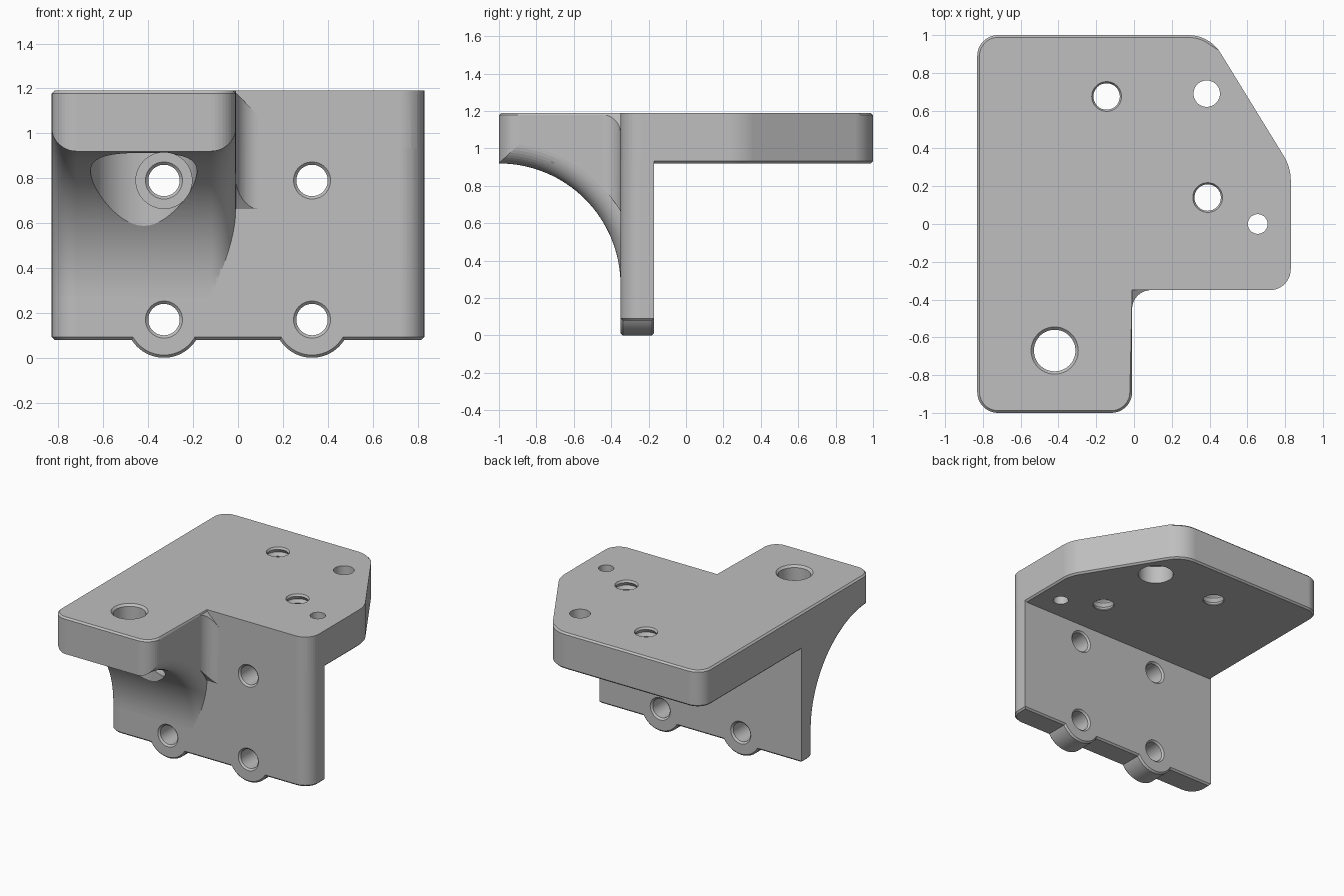
import bpy, bmesh, math
from mathutils import Vector

if "Cube" in bpy.data.objects:
    bpy.data.objects.remove(bpy.data.objects["Cube"])

TOP, PLATE_Z, WALL_Z = 1.19, 0.92, 0.08
FRONT, WALL_Y, WALL_BACK = -1.0, -0.35, -0.17
SIDE, ARM_X = 0.83, -0.01
ROUND, CHAMFER = 0.11, 0.012
ARC_Z, ARC_R = 0.27, 0.65

grey = bpy.data.materials.new("machined grey")
grey.use_nodes = True
grey.diffuse_color = (0.52, 0.52, 0.52, 1)
grey.node_tree.nodes["Principled BSDF"].inputs["Base Color"].default_value = grey.diffuse_color


def finish(name, bm):
    bmesh.ops.recalc_face_normals(bm, faces=bm.faces)
    mesh = bpy.data.meshes.new(name)
    bm.to_mesh(mesh)
    bm.free()
    mesh.materials.append(grey)
    ob = bpy.data.objects.new(name, mesh)
    bpy.context.collection.objects.link(ob)
    return ob


def rounded(corners, steps=10):
    """Outline from (x, y, corner radius) entries."""
    out = []
    for i, (x, y, r) in enumerate(corners):
        p = Vector((x, y))
        if r == 0:
            out.append(p)
            continue
        a = (Vector(corners[i - 1][:2]) - p).normalized()
        b = (Vector(corners[(i + 1) % len(corners)][:2]) - p).normalized()
        half = a.angle(b) / 2
        centre = p + (a + b).normalized() * (r / math.sin(half))
        start = p + a * (r / math.tan(half)) - centre
        end = p + b * (r / math.tan(half)) - centre
        turn = start.angle(end)
        for k in range(steps + 1):
            t = k / steps
            out.append(centre + (start * math.sin((1 - t) * turn)
                                 + end * math.sin(t * turn)) / math.sin(turn))
    return out


def prism(name, outline, z0, z1, chamfer_rule=None):
    """Upright prism; edges whose midpoint meets the rule are chamfered."""
    bm = bmesh.new()
    low = [bm.verts.new((p[0], p[1], z0)) for p in outline]
    high = [bm.verts.new((p[0], p[1], z1)) for p in outline]
    bm.faces.new(low)
    bm.faces.new(high)
    for i in range(len(low)):
        bm.faces.new((low[i - 1], low[i], high[i], high[i - 1]))
    bmesh.ops.recalc_face_normals(bm, faces=bm.faces)
    if chamfer_rule:
        picked = []
        for e in bm.edges:
            a, b = e.verts
            if abs(a.co.z - b.co.z) < 1e-5 and chamfer_rule((a.co + b.co) / 2):
                picked.append(e)
        bmesh.ops.bevel(bm, geom=picked, offset=CHAMFER, offset_type='OFFSET',
                        segments=1, profile=0.5, affect='EDGES')
    return finish(name, bm)


def lathe(name, axis, centre, profile, segments=48):
    """Solid of revolution; profile holds (distance along axis, radius)."""
    bm = bmesh.new()
    rings = []
    for t, r in profile:
        ring = []
        for k in range(segments):
            a = 2 * math.pi * k / segments
            u, v = r * math.cos(a), r * math.sin(a)
            co = {'x': (t, u, v), 'y': (v, t, u), 'z': (u, v, t)}[axis]
            ring.append(bm.verts.new(Vector(co) + Vector(centre)))
        rings.append(ring)
    for a, b in zip(rings, rings[1:]):
        for k in range(segments):
            bm.faces.new((a[k - 1], a[k], b[k], b[k - 1]))
    bm.faces.new(rings[0])
    bm.faces.new(rings[-1])
    return finish(name, bm)


def combine(target, tool, operation, keep=False):
    mod = target.modifiers.new("combine", 'BOOLEAN')
    mod.operation, mod.solver, mod.object = operation, 'EXACT', tool
    bpy.context.view_layer.objects.active = target
    bpy.ops.object.modifier_apply(modifier=mod.name)
    if not keep:
        bpy.data.objects.remove(tool)


# Top plate, with the arm reaching forward on one side
plate = prism("mounting_bracket", rounded([
    (-SIDE, FRONT, ROUND), (ARM_X, FRONT, ROUND), (ARM_X, WALL_Y, 0),
    (SIDE, WALL_Y, ROUND), (SIDE, 0.3, 0.25), (0.4, 1, 0.2), (-SIDE, 1, ROUND)]),
    PLATE_Z, TOP,
    lambda m: m.z < 1 or m.x < -0.7 or m.y > 0.94 or (m.y < -0.36 and m.x < 0.01))

# Buttress under the arm, blended into the wall
buttress = prism("buttress", rounded([
    (-SIDE, FRONT, ROUND), (ARM_X, FRONT, ROUND), (ARM_X, WALL_Y, 0.1),
    (0.12, WALL_Y, 0), (0.12, -0.23, 0), (-SIDE, -0.23, 0)]),
    ARC_Z, TOP - CHAMFER)

# Sloping end of the blend
slope_bm = bmesh.new()
ends = [[slope_bm.verts.new((x, y, z)) for x, z in
         ((ARM_X + 0.001, 1.18), (0.3, 1.18), (0.3, 1.3 - 0.43))] for y in (-0.6, -0.1)]
ends_top = [slope_bm.verts.new((0.3, y, 1.3)) for y in (-0.6, -0.1)]
ends_left = [slope_bm.verts.new((ARM_X + 0.001, y, 1.3)) for y in (-0.6, -0.1)]
loops = [[e[0], e[2], t, l] for e, t, l in zip(ends, ends_top, ends_left)]
for e in ends:
    slope_bm.verts.remove(e[1])
for loop in loops:
    slope_bm.faces.new(loop)
for i in range(4):
    slope_bm.faces.new((loops[0][i - 1], loops[0][i], loops[1][i], loops[1][i - 1]))
combine(buttress, finish("slope_cutter", slope_bm), 'DIFFERENCE')

# Concave sweep below the arm, flared to round both side edges
flare = [(ROUND * math.sin(a), ARC_R + ROUND * (1 - math.cos(a)))
         for a in [math.pi / 2 * k / 10 for k in range(11)]]
sweep = ([(-1, ARC_R + ROUND)] + [(-SIDE + ROUND - d, r) for d, r in reversed(flare)]
         + [(ARM_X - ROUND + d, r) for d, r in flare] + [(0.3, ARC_R + ROUND)])
sweep_cutter = lathe("sweep_cutter", 'x', (0, FRONT, ARC_Z), sweep, 128)
combine(buttress, sweep_cutter, 'DIFFERENCE', keep=True)
combine(plate, sweep_cutter, 'DIFFERENCE')

# Upright wall with two round lugs on its lower edge
wall = prism("wall", rounded([
    (-SIDE, WALL_Y, ROUND), (SIDE, WALL_Y, ROUND),
    (SIDE, WALL_BACK, 0), (-SIDE, WALL_BACK, 0)]),
    WALL_Z, TOP - CHAMFER, lambda m: m.z < 0.5)
for x in (-0.33, 0.33):
    lug = lathe("lug", 'y', (x, 0, 0.17), [
        (WALL_Y, 0.17 - CHAMFER), (WALL_Y + CHAMFER, 0.17),
        (WALL_BACK - CHAMFER, 0.17), (WALL_BACK, 0.17 - CHAMFER)], 64)
    combine(wall, lug, 'UNION')
combine(plate, wall, 'UNION')
combine(plate, buttress, 'UNION')

# Chamfered bolt holes through the wall
for x in (-0.33, 0.33):
    for z in (0.17, 0.79):
        hole = lathe("bolt_hole", 'y', (x, 0, z), [
            (WALL_Y - 0.01, 0.093), (WALL_Y + CHAMFER, 0.07),
            (WALL_BACK - CHAMFER, 0.07), (WALL_BACK + 0.01, 0.093)])
        combine(plate, hole, 'DIFFERENCE')

# Bolt head clearance, arm hole and its recess from below
clearance = lathe("clearance", 'y', (-0.33, 0, 0.79), [(-1.1, 0.125), (WALL_Y, 0.125)])
recess = lathe("recess", 'z', (-0.42, -0.67, 0), [(0.3, 0.237), (PLATE_Z, 0.237)], 64)
arm_hole = lathe("arm_hole", 'z', (-0.42, -0.67, 0), [
    (0.8, 0.11), (TOP - 0.015, 0.11), (TOP + 0.01, 0.135)])
for cutter in (clearance, recess, arm_hole):
    combine(plate, cutter, 'DIFFERENCE')

# Plain plate holes, one counterbored from below
for x, y, profile in (
        (0.385, 0.69, [(0.85, 0.12), (1.05, 0.12), (1.05, 0.07), (1.3, 0.07)]),
        (0.655, 0, [(0.85, 0.052), (1.3, 0.052)])):
    combine(plate, lathe("plate_hole", 'z', (x, y, 0), profile), 'DIFFERENCE')

# Threaded plate holes
thread = [(0.9 + 0.025 * k, 0.07 if k % 2 else 0.085) for k in range(14)]
for x, y in ((-0.145, 0.675), (0.39, 0.14)):
    combine(plate, lathe("thread", 'z', (x, y, 0), thread, 32), 'DIFFERENCE')

# Smooth rounded faces, keep flat faces flat
bpy.ops.object.select_all(action='DESELECT')
plate.select_set(True)
bpy.context.view_layer.objects.active = plate
bpy.ops.object.shade_smooth_by_angle(angle=math.radians(25))
weighted = plate.modifiers.new("even_shading", 'WEIGHTED_NORMAL')
weighted.keep_sharp = True
